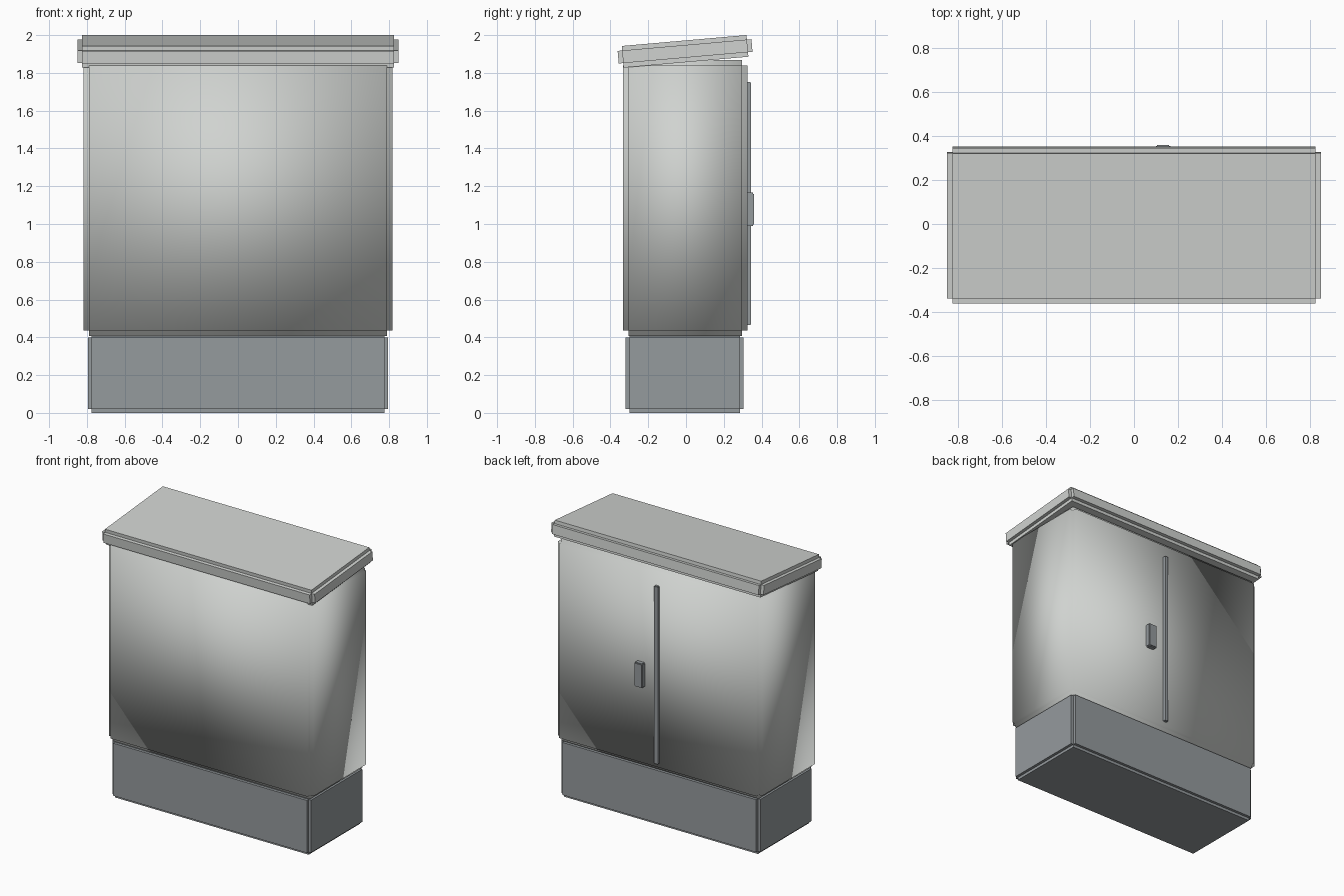
import bpy
import bmesh
import math
from mathutils import Matrix, Vector

cube = bpy.data.objects.get("Cube")
if cube:
    bpy.data.objects.remove(cube, do_unlink=True)


def material(name, rgb):
    mat = bpy.data.materials.new(name)
    mat.use_nodes = True
    colour = (*rgb, 1.0)
    mat.diffuse_color = colour
    mat.node_tree.nodes["Principled BSDF"].inputs["Base Color"].default_value = colour
    return mat


light_grey = material("light grey paint", (0.63, 0.65, 0.63))
slate_grey = material("slate grey", (0.30, 0.325, 0.34))


def stepped_box(name, centre, size, step, mat, tilt=0.0, smooth=False):
    """Box with stepped edges: three slabs, each full length along one axis."""
    bm = bmesh.new()
    place = Matrix.Translation(centre) @ Matrix.Rotation(tilt, 4, "X")
    for axis in range(3):
        dims = Vector(size) - Vector((2 * step,) * 3)
        dims[axis] = size[axis]
        bmesh.ops.create_cube(bm, size=1.0, matrix=place @ Matrix.Diagonal((*dims, 1.0)))
    for face in bm.faces:
        face.smooth = smooth
    mesh = bpy.data.meshes.new(name)
    bm.to_mesh(mesh)
    bm.free()
    mesh.materials.append(mat)
    obj = bpy.data.objects.new(name, mesh)
    bpy.context.collection.objects.link(obj)
    return obj


# Plinth and cabinet body
stepped_box("plinth", (0, -0.007, 0.21), (1.59, 0.625, 0.42), 0.02, slate_grey)
stepped_box("cabinet_body", (0, -0.004, 1.138), (1.634, 0.658, 1.46), 0.028,
            light_grey, smooth=True)

# Sloping roof, higher at the back
stepped_box("roof", (0, -0.005, 1.914), (1.7, 0.711, 0.115), 0.024,
            light_grey, tilt=math.radians(5))

# Door seam strip and handle on the back
stepped_box("door_seam", (0, 0.33, 1.108), (0.03, 0.03, 1.285), 0.003, slate_grey)
stepped_box("door_handle", (0.132, 0.335, 1.078), (0.066, 0.05, 0.175), 0.006, slate_grey)
